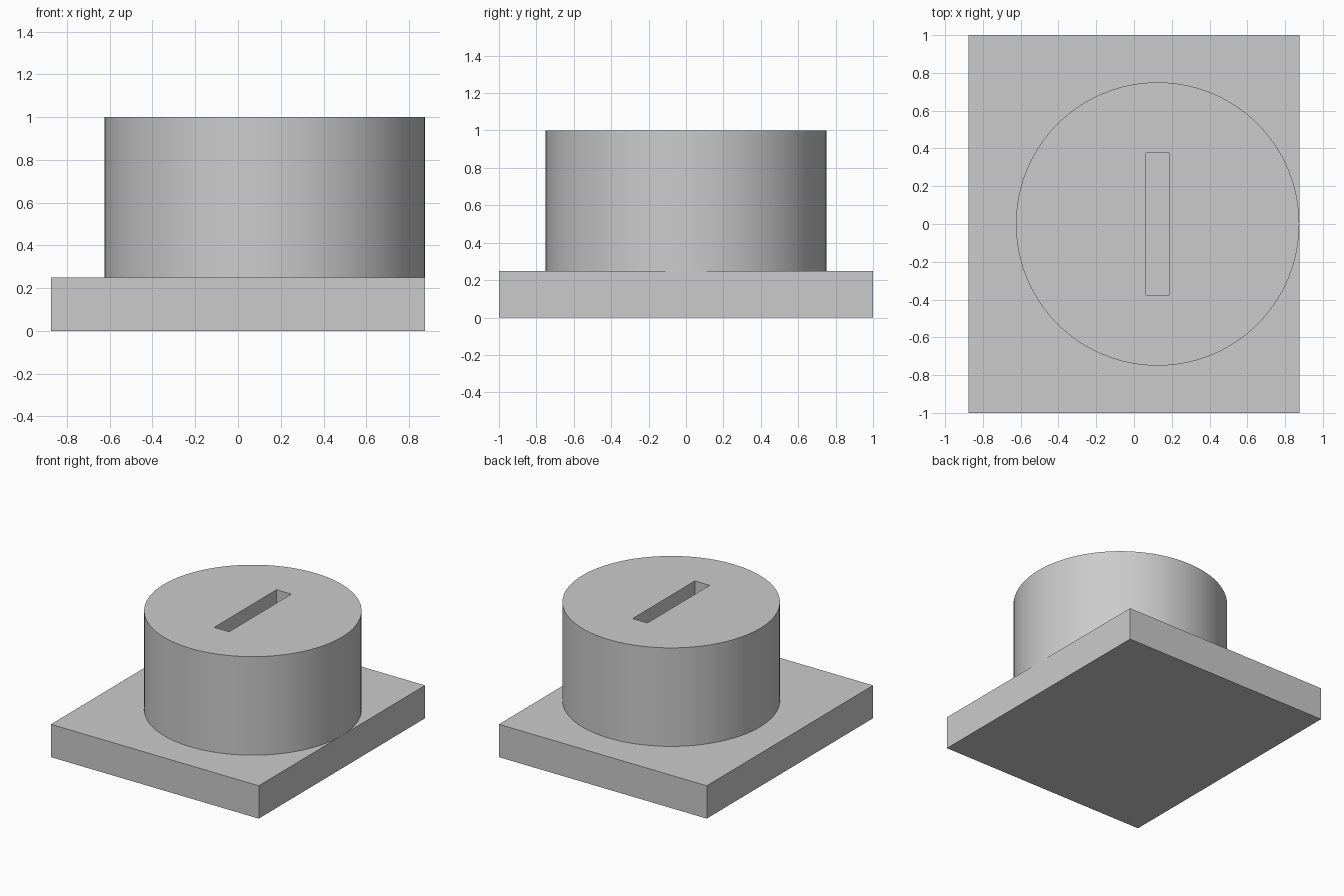
import bpy
import math

cube = bpy.data.objects.get("Cube")
if cube:
    bpy.data.objects.remove(cube, do_unlink=True)

# Single flat grey
grey = bpy.data.materials.new("plain_grey")
grey.use_nodes = True
colour = (0.6, 0.6, 0.6, 1)
grey.diffuse_color = colour
grey.node_tree.nodes["Principled BSDF"].inputs["Base Color"].default_value = colour


def box(name, size, centre):
    bpy.ops.mesh.primitive_cube_add(size=1, location=centre)
    obj = bpy.context.object
    obj.name = name
    obj.scale = size
    bpy.ops.object.transform_apply(location=False, rotation=False, scale=True)
    obj.data.materials.append(grey)
    return obj


# Rectangular base plate
box("base_plate", (1.75, 2, 0.25), (0, 0, 0.125))

# Round body, offset so that it touches the left edge of the plate
body_x = 0.125
bpy.ops.mesh.primitive_cylinder_add(
    vertices=128, radius=0.75, depth=0.75, location=(body_x, 0, 0.625))
body = bpy.context.object
body.name = "round_body"
body.data.materials.append(grey)

# Slot cut into the top of the body
slot_depth = 0.25
cutter = box("slot_cutter", (0.125, 0.75, 2 * slot_depth), (body_x, 0, 1))
cutter.hide_render = True

slot = body.modifiers.new("slot", "BOOLEAN")
slot.operation = "DIFFERENCE"
slot.solver = "EXACT"
slot.object = cutter

bpy.ops.object.select_all(action="DESELECT")
body.select_set(True)
bpy.context.view_layer.objects.active = body
bpy.ops.object.modifier_apply(modifier=slot.name)
bpy.ops.object.shade_smooth_by_angle(angle=math.radians(30))
bpy.data.objects.remove(cutter, do_unlink=True)
